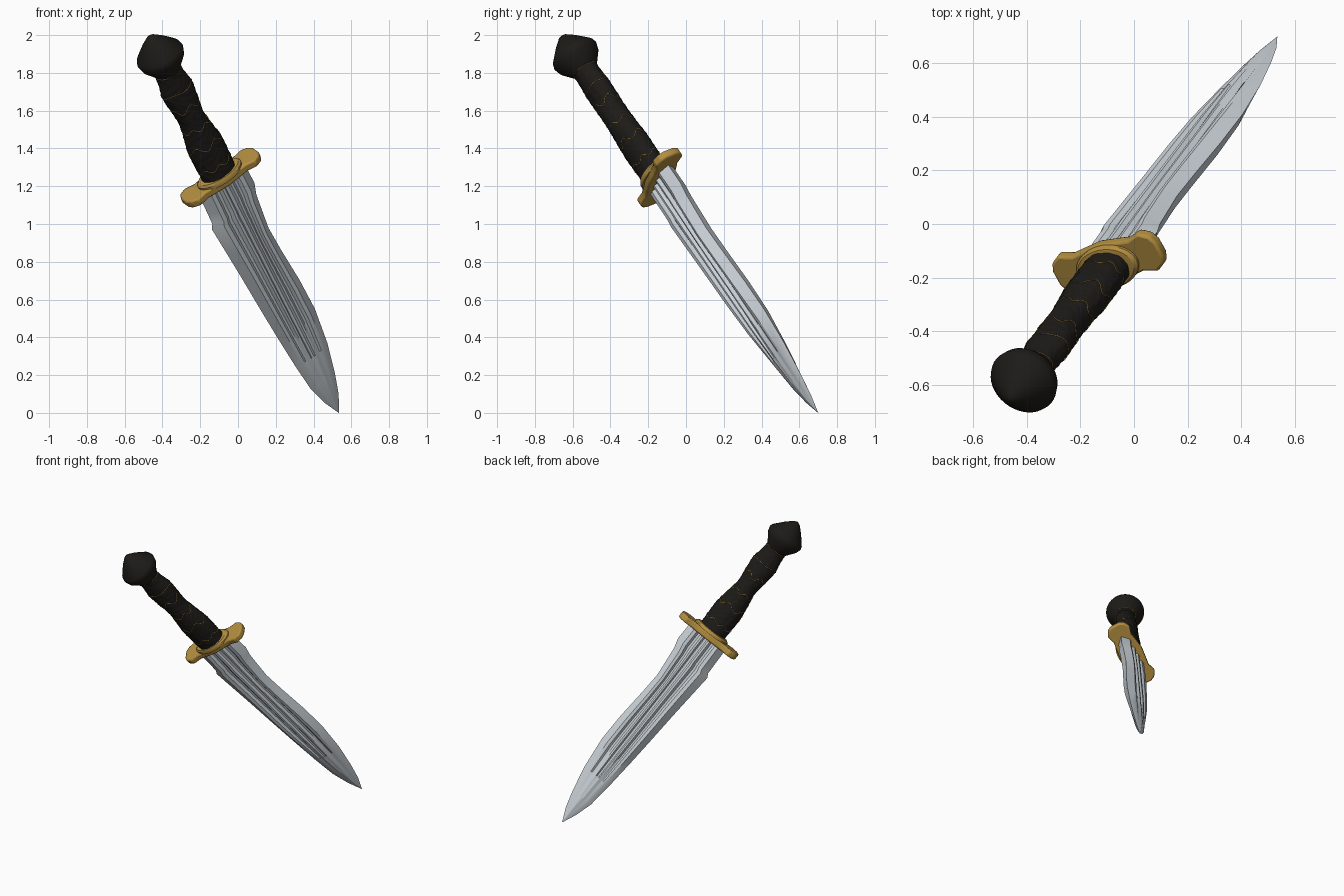
import bpy, bmesh
from math import sin, cos, pi, radians
from mathutils import Vector, Matrix

if "Cube" in bpy.data.objects:
    bpy.data.objects.remove(bpy.data.objects["Cube"])

# Dagger frame: origin at the tip, X = blade width, Y = blade thickness, Z = along the dagger
d = Vector((-0.385, -0.516, 0.766)).normalized()
w = Vector((0.80, 0.226, 0.555))
w = (w - d * w.dot(d)).normalized()
n = d.cross(w)
FRAME = Matrix.Translation((0.535, 0.70, 0)) @ Matrix((w, n, d)).transposed().to_4x4()


def material(name, rgb):
    m = bpy.data.materials.new(name)
    m.diffuse_color = (*rgb, 1)
    m.use_nodes = True
    m.node_tree.nodes["Principled BSDF"].inputs["Base Color"].default_value = m.diffuse_color
    return m


steel = material("steel", (0.60, 0.65, 0.69))
gold = material("gold", (0.45, 0.27, 0.05))
black = material("black_grip", (0.012, 0.011, 0.009))


def finish(name, bm, mat, angle=30):
    bmesh.ops.recalc_face_normals(bm, faces=bm.faces)
    me = bpy.data.meshes.new(name)
    bm.to_mesh(me)
    bm.free()
    ob = bpy.data.objects.new(name, me)
    bpy.context.collection.objects.link(ob)
    ob.matrix_world = FRAME
    me.materials.append(mat)
    bpy.ops.object.select_all(action='DESELECT')
    ob.select_set(True)
    bpy.context.view_layer.objects.active = ob
    bpy.ops.object.shade_smooth_by_angle(angle=radians(angle))
    return ob


def loft(name, rings, mat, angle=30):
    """Skin a list of equal-length point rings and cap both ends."""
    bm = bmesh.new()
    vs = [[bm.verts.new(p) for p in ring] for ring in rings]
    k = len(vs[0])
    for a, b in zip(vs, vs[1:]):
        for i in range(k):
            j = (i + 1) % k
            bm.faces.new((a[i], a[j], b[j], b[i]))
    bm.faces.new(vs[0])
    bm.faces.new(vs[-1])
    return finish(name, bm, mat, angle)


def sample(table, t):
    """Smoothly interpolate rows of (t, a, b)."""
    for (t0, *a), (t1, *b) in zip(table, table[1:]):
        if t <= t1:
            s = max(0, (t - t0) / (t1 - t0))
            s = 0.5 * s + 0.5 * s * s * (3 - 2 * s)
            return [x + (y - x) * s for x, y in zip(a, b)]
    return table[-1][1:]


# Blade: (distance from tip, left half width, right half width), fluted hexagonal section
BLADE = [(0, .001, .001), (.1, .045, .045), (.22, .08, .078), (.4, .10, .115),
         (.62, .118, .138), (.82, .132, .134), (1.05, .146, .117), (1.2, .157, .110),
         (1.39, .171, .130), (1.42, .156, .134), (1.48, .154, .152), (1.63, .15, .15)]
FLUTED = [(1, 0), (.68, 1), (.52, .95), (.42, .6), (.32, .62), (.22, 1), (.13, .98), (.06, .62),
          (0, .58)]
RIDGED = [0, .42, .58, .67, .75, .83, .9, .96, 1]
rings = []
for t, left, right in BLADE:
    h = .045 * min(1, (left + right) / .24)
    f = min(1, max(0, (t - .2) / .5))
    half = [(u, h * (f * a + (1 - f) * b)) for (u, a), b in zip(FLUTED, RIDGED)]
    top = [(u * right, y) for u, y in half] + [(-u * left, y) for u, y in half[-2::-1]]
    rings.append([(x, y, t) for x, y in top] + [(x, -y, t) for x, y in top[-2:0:-1]])
loft("blade", rings, steel, 20)

# Crossguard: flared plate with chamfered ends
quarter = [(0, .085), (.08, .075), (.13, .068), (.185, .085), (.225, .062), (.24, .03)]
right = quarter + [(x, -y) for x, y in quarter[::-1]]
outline = right + [(-x, y) for x, y in right[-2:0:-1]]
guard = loft("crossguard", [[(x, y, t) for x, y in outline] for t in (1.605, 1.65)], gold)
bevel = guard.modifiers.new("bevel", 'BEVEL')
bevel.width, bevel.segments = .01, 2


def ellipse(rx, ry, t, k=48, cy=-.008):
    return [(rx * cos(2 * pi * i / k), cy + ry * sin(2 * pi * i / k), t) for i in range(k)]


# Collar between guard and grip
loft("collar", [ellipse(rx, ry, t) for rx, ry, t in
                [(.135, .088, 1.64), (.135, .088, 1.66), (.122, .082, 1.672), (.105, .074, 1.675)]], gold)

# Grip: waisted oval handle with shallow carved relief
GRIP = [(1.64, .098, .074), (1.84, .103, .076), (2.05, .073, .072), (2.24, .094, .068),
        (2.34, .077, .066), (2.41, .072, .07)]


def grip_point(a, t, lift=0):
    rx, ry = sample(GRIP, t)
    return ((rx + lift) * cos(a), -.011 + (ry + lift) * sin(a), t)


rings = []
for r in range(91):
    t = 1.64 + .77 * r / 90
    rings.append([grip_point(a, t, .0018 * sin(8 * a + 3 * sin(40 * t)) * sin(75 * t + 2 * sin(3 * a)))
                  for a in (2 * pi * i / 72 for i in range(72))])
loft("grip", rings, black, 40)

# Pommel: flared cap rising to a blunt point
loft("pommel", [ellipse(r, r, t, 40, -.012) for r, t in
                [(.066, 2.365), (.085, 2.39), (.122, 2.44), (.132, 2.475), (.126, 2.495),
                 (.07, 2.56), (.025, 2.603), (.005, 2.612)]], black, 40)

# Fine gold inlay lines around the grip
for k, (t, amp, waves) in enumerate([(1.74, .012, 7), (1.88, .018, 5), (2.0, .012, 6),
                                     (2.14, .018, 5), (2.25, .004, 4), (2.37, .003, 3)]):
    cu = bpy.data.curves.new("inlay_line", 'CURVE')
    cu.dimensions = '3D'
    cu.bevel_depth, cu.bevel_resolution = .0015, 1
    sp = cu.splines.new('POLY')
    sp.points.add(95)
    sp.use_cyclic_u = True
    for i, p in enumerate(sp.points):
        a = 2 * pi * i / 96
        p.co = (*grip_point(a, t + amp * sin(waves * a + k), .001), 1)
    cu.materials.append(gold)
    ob = bpy.data.objects.new(f"inlay_line_{k + 1}", cu)
    bpy.context.collection.objects.link(ob)
    ob.matrix_world = FRAME
